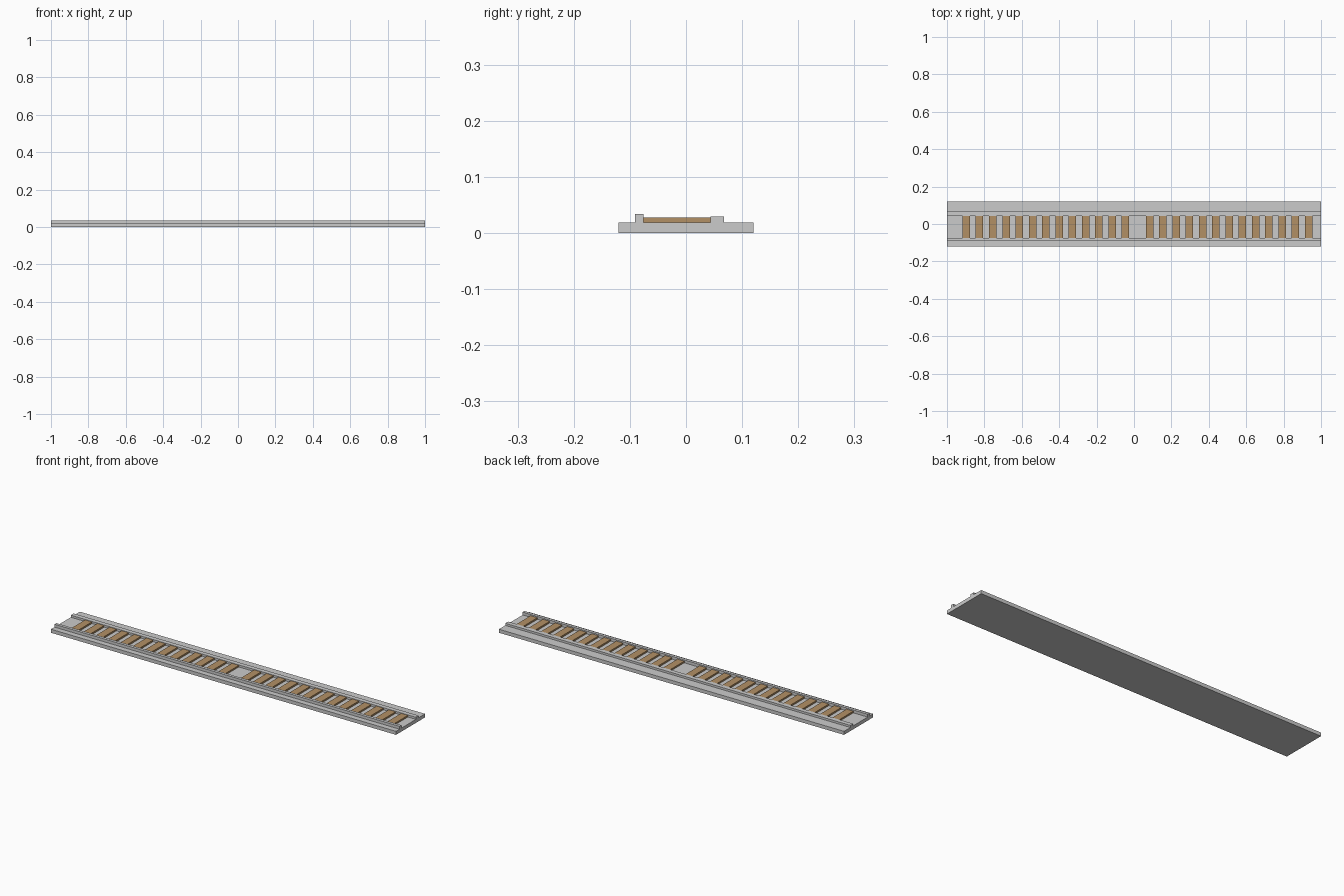
import bpy

if "Cube" in bpy.data.objects:
    bpy.data.objects.remove(bpy.data.objects["Cube"])

BASE_TOP = 0.0185

wood = bpy.data.materials.new("brown_wood")
wood.diffuse_color = (0.45, 0.28, 0.13, 1)
wood.use_nodes = True
wood.node_tree.nodes["Principled BSDF"].inputs["Base Color"].default_value = wood.diffuse_color


def box(name, x0, x1, y0, y1, z0, z1):
    """Flat-sided box between two corners."""
    bpy.ops.mesh.primitive_cube_add(size=1)
    ob = bpy.context.object
    ob.name = name
    for v in ob.data.vertices:
        v.co.x = x0 if v.co.x < 0 else x1
        v.co.y = y0 if v.co.y < 0 else y1
        v.co.z = z0 if v.co.z < 0 else z1
    return ob


# Ground slab
box("track_bed", -1, 1, -0.12, 0.12, 0, BASE_TOP)

# Two unequal rails: narrow and tall in front, wide and low behind
box("front_rail", -1, 1, -0.091, -0.0755, BASE_TOP, 0.0335)
box("back_rail", -1, 1, 0.044, 0.0675, BASE_TOP, 0.0295)

# Two runs of sleepers with a gap between them
for run, first in (("left", -0.897), ("right", 0.083)):
    ob = box(run + "_sleepers", first - 0.02, first + 0.02,
             -0.0755, 0.044, BASE_TOP, 0.0272)
    ob.data.materials.append(wood)
    arr = ob.modifiers.new("repeat", 'ARRAY')
    arr.count = 13
    arr.use_relative_offset = False
    arr.use_constant_offset = True
    arr.constant_offset_displace = (0.0709, 0, 0)
